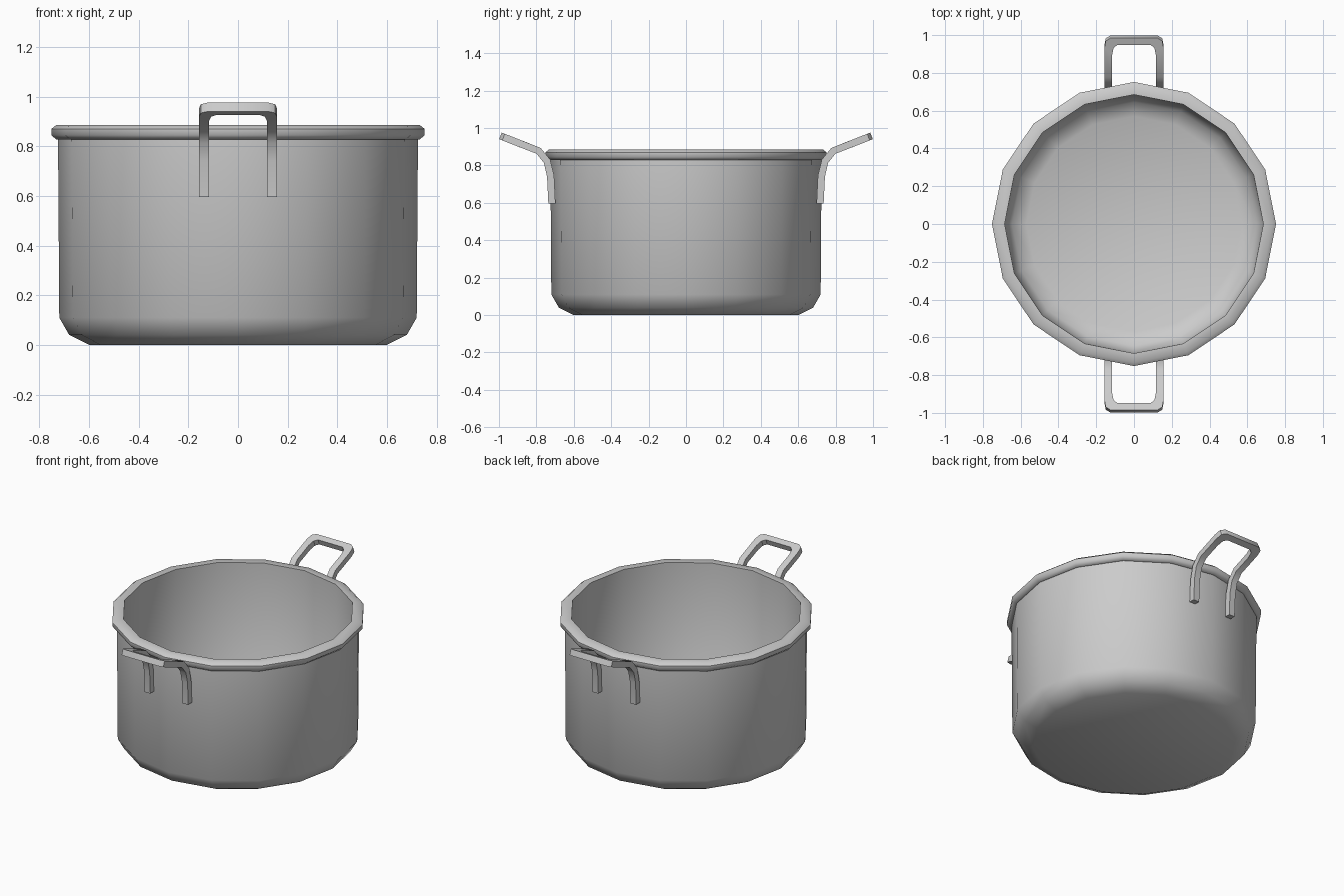
import bpy
import math
from mathutils import Vector

cube = bpy.data.objects.get("Cube")
if cube:
    bpy.data.objects.remove(cube, do_unlink=True)

steel = bpy.data.materials.new("brushed grey metal")
steel.use_nodes = True
GREY = (0.6, 0.6, 0.6, 1)
steel.diffuse_color = GREY
steel.node_tree.nodes["Principled BSDF"].inputs["Base Color"].default_value = GREY


def add_part(name, rings, angle):
    """Skin a series of matching closed rings and cap both ends."""
    n = len(rings[0])
    verts = [v for ring in rings for v in ring]
    faces = [(r * n + i, r * n + (i + 1) % n,
              (r + 1) * n + (i + 1) % n, (r + 1) * n + i)
             for r in range(len(rings) - 1) for i in range(n)]
    faces.append(tuple(reversed(range(n))))
    faces.append(tuple(range(len(verts) - n, len(verts))))
    mesh = bpy.data.meshes.new(name)
    mesh.from_pydata(verts, [], faces)
    mesh.materials.append(steel)
    obj = bpy.data.objects.new(name, mesh)
    bpy.context.collection.objects.link(obj)
    bpy.ops.object.select_all(action='DESELECT')
    obj.select_set(True)
    bpy.context.view_layer.objects.active = obj
    bpy.ops.object.mode_set(mode='EDIT')
    bpy.ops.mesh.select_all(action='SELECT')
    bpy.ops.mesh.normals_make_consistent(inside=False)
    bpy.ops.object.mode_set(mode='OBJECT')
    bpy.ops.object.shade_smooth_by_angle(angle=math.radians(angle))
    return obj


# Pot: outside from the base up, over the rolled rim, then down the inside
SIDES = 16
pot_profile = [
    (0.60, 0), (0.68, 0.04), (0.72, 0.11), (0.725, 0.828),
    (0.733, 0.828), (0.752, 0.845), (0.752, 0.87), (0.733, 0.885),
    (0.685, 0.885), (0.68, 0.12), (0.645, 0.06), (0.57, 0.025),
]
turns = [2 * math.pi * i / SIDES for i in range(SIDES)]
add_part("pot_body", [[(r * math.cos(a), r * math.sin(a), z) for a in turns]
                      for r, z in pot_profile], 50)

# Handle side curve: outward distance and height along the centre of the bar
curve = [Vector(p) for p in ((0.717, 0.597), (0.724, 0.743), (0.743, 0.823),
                             (0.788, 0.878), (0.992, 0.958))]
HALF_THICK = 0.019


def on_curve(u, side):
    """Point at parameter u, shifted to the upper or lower face of the bar."""
    i = min(int(u), len(curve) - 2)
    point = curve[i].lerp(curve[i + 1], u - i)
    along = (curve[i + 1] - curve[i]).normalized()
    if u == i and i > 0:
        along = (along + (curve[i] - curve[i - 1]).normalized()).normalized()
    return point + Vector((-along.y, along.x)) * HALF_THICK * side


# Half of the loop: outer x, outer u, inner x, inner u
half_loop = [(0.157, u, 0.116, u) for u in range(4)] + [
    (0.157, 3.72, 0.116, 3.55), (0.15, 3.92, 0.108, 3.74), (0.123, 4, 0.088, 3.82)]
loop = half_loop + [(-xo, uo, -xi, ui) for xo, uo, xi, ui in reversed(half_loop)]

for name, facing in (("front_handle", -1), ("back_handle", 1)):
    rings = []
    for xo, uo, xi, ui in loop:
        ring = []
        for x, u, side in ((xo, uo, 1), (xi, ui, 1), (xi, ui, -1), (xo, uo, -1)):
            p = on_curve(u, side)
            ring.append((x, facing * p.x, p.y))
        rings.append(ring)
    add_part(name, rings, 35)
